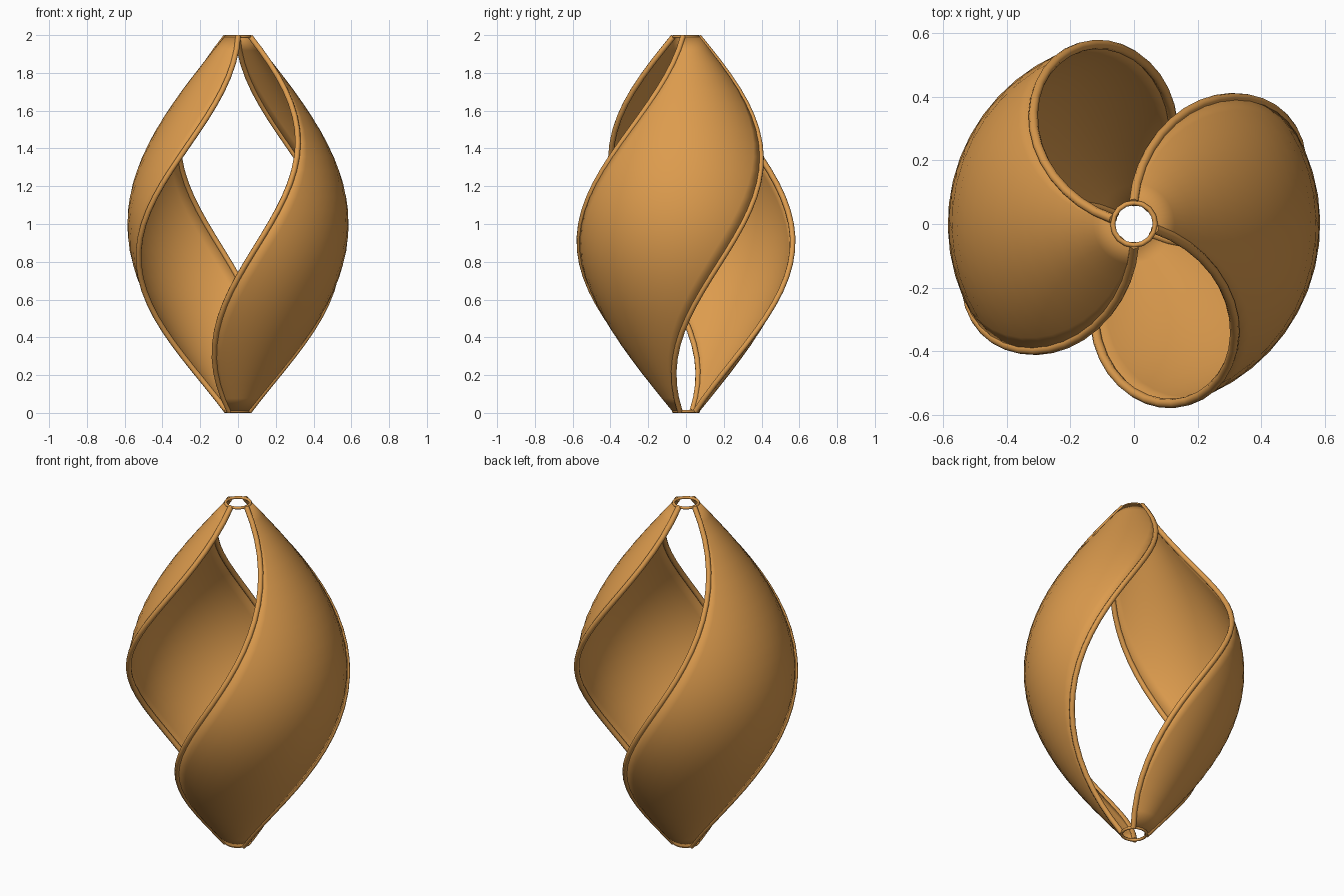
import bpy
import bmesh
from math import sin, cos, pi, radians

if "Cube" in bpy.data.objects:
    bpy.data.objects.remove(bpy.data.objects["Cube"])

RING_R, RING_T = 0.067, 0.008      # collar radius and thickness
SWELL = 0.515                      # extra radius at the waist
TWIST = 60                         # degrees of twist per unit of height
TOP_ANGLES = (-13, 91)             # blade edges at the top
ROWS, COLS = 28, 14

wood = bpy.data.materials.new("warm_wood")
wood.use_nodes = True
color = (0.72, 0.33, 0.075, 1)
wood.diffuse_color = color
wood.node_tree.nodes["Principled BSDF"].inputs["Base Color"].default_value = color


def point(t, angle):
    """Point on the twisted, swelling body; t runs from bottom to top."""
    z = RING_T + t * (2 - 2 * RING_T)
    r = RING_R + SWELL * sin(pi * t)
    a = radians(angle - TWIST * (2 - z))
    return (r * cos(a), r * sin(a), z)


def finish(obj):
    obj.data.materials.clear()
    obj.data.materials.append(wood)
    bpy.ops.object.select_all(action='DESELECT')
    obj.select_set(True)
    bpy.context.view_layer.objects.active = obj
    bpy.ops.object.shade_smooth_by_angle(angle=radians(50))


def make_blade(name, turn):
    bm = bmesh.new()
    a0, a1 = TOP_ANGLES
    grid = [[bm.verts.new(point(i / ROWS, turn + a0 + (a1 - a0) * j / COLS))
             for j in range(COLS + 1)] for i in range(ROWS + 1)]
    for i in range(ROWS):
        for j in range(COLS):
            bm.faces.new((grid[i][j], grid[i][j + 1],
                          grid[i + 1][j + 1], grid[i + 1][j]))
    mesh = bpy.data.meshes.new(name)
    bm.to_mesh(mesh)
    bm.free()
    obj = bpy.data.objects.new(name, mesh)
    bpy.context.collection.objects.link(obj)
    finish(obj)
    sheet = obj.modifiers.new("thickness", 'SOLIDIFY')
    sheet.thickness = 0.008
    sheet.offset = 0


def make_rim(name, angle):
    curve = bpy.data.curves.new(name, 'CURVE')
    curve.dimensions = '3D'
    curve.bevel_depth = 0.015
    curve.bevel_resolution = 2
    curve.use_fill_caps = True
    spline = curve.splines.new('POLY')
    spline.points.add(ROWS)
    for i, p in enumerate(spline.points):
        p.co = (*point(i / ROWS, angle), 1)
    obj = bpy.data.objects.new(name, curve)
    bpy.context.collection.objects.link(obj)
    bpy.ops.object.select_all(action='DESELECT')
    obj.select_set(True)
    bpy.context.view_layer.objects.active = obj
    bpy.ops.object.convert(target='MESH')
    finish(bpy.context.view_layer.objects.active)


# Two opposite blades, each with a rounded rim along both edges
for side, turn in (("left", 0), ("right", 180)):
    make_blade(side + "_blade", turn)
    for edge, angle in zip(("leading", "trailing"), TOP_ANGLES):
        make_rim(f"{side}_{edge}_rim", turn + angle)

# Collars joining the blades at both ends
for name, z in (("bottom_ring", RING_T), ("top_ring", 2 - RING_T)):
    bpy.ops.mesh.primitive_torus_add(major_radius=RING_R, minor_radius=RING_T,
                                     major_segments=16, minor_segments=8,
                                     location=(0, 0, z))
    ring = bpy.context.object
    ring.name = name
    finish(ring)
